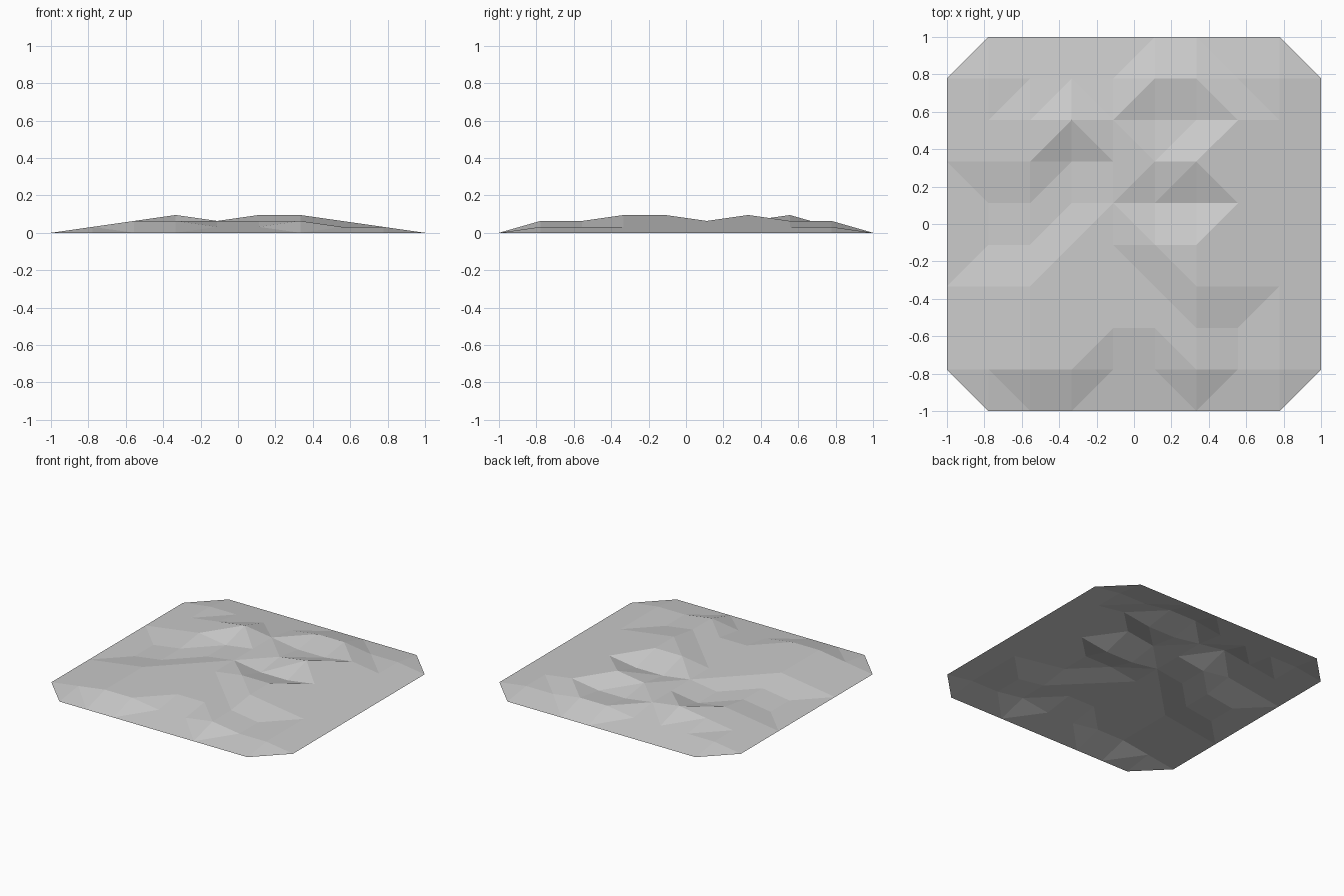
import bpy
import bmesh

cube = bpy.data.objects.get("Cube")
if cube:
    bpy.data.objects.remove(cube, do_unlink=True)

# Terrain levels, back row first, left to right in x
LEVELS = """
aaaaaaaaaa
abbbbccbba
abcdcbbcba
abcbccdcba
aabbcbbcba
aabccddcba
abccccdcba
abcccccbba
abccbbcbba
aaaaaaaaaa
""".split()[::-1]
N = len(LEVELS)
STEP = 0.095 / 3


def level(i, j):
    return ord(LEVELS[j][i]) - ord("a")


def stone_material():
    mat = bpy.data.materials.new("light grey stone")
    mat.use_nodes = True
    colour = (0.6, 0.6, 0.6, 1)
    mat.diffuse_color = colour
    bsdf = mat.node_tree.nodes["Principled BSDF"]
    bsdf.inputs["Base Color"].default_value = colour
    bsdf.inputs["Roughness"].default_value = 0.9
    return mat


bm = bmesh.new()

# Grid points, leaving out the four cut corners
ends = (0, N - 1)
verts = {}
for j in range(N):
    for i in range(N):
        if not (i in ends and j in ends):
            verts[i, j] = bm.verts.new((2 * i / (N - 1) - 1, 2 * j / (N - 1) - 1,
                                        level(i, j) * STEP))

# Split each cell along its flatter diagonal, or the higher one when equal
FORCED_RISING = {(5, 5)}
for j in range(N - 1):
    for i in range(N - 1):
        a, b, c, d = (i, j), (i + 1, j), (i + 1, j + 1), (i, j + 1)
        present = [verts[p] for p in (a, b, c, d) if p in verts]
        if len(present) == 3:
            bm.faces.new(present)
            continue
        ha, hb, hc, hd = (level(*p) for p in (a, b, c, d))
        rising = (abs(ha - hc), -ha - hc) <= (abs(hb - hd), -hb - hd)
        if rising or a in FORCED_RISING:
            tris = ((a, b, c), (a, c, d))
        else:
            tris = ((a, b, d), (b, c, d))
        for tri in tris:
            bm.faces.new([verts[p] for p in tri])

# Faceted ground patch
mesh = bpy.data.meshes.new("ground_patch")
bm.to_mesh(mesh)
bm.free()
mesh.materials.append(stone_material())
ground = bpy.data.objects.new("ground_patch", mesh)
bpy.context.collection.objects.link(ground)
